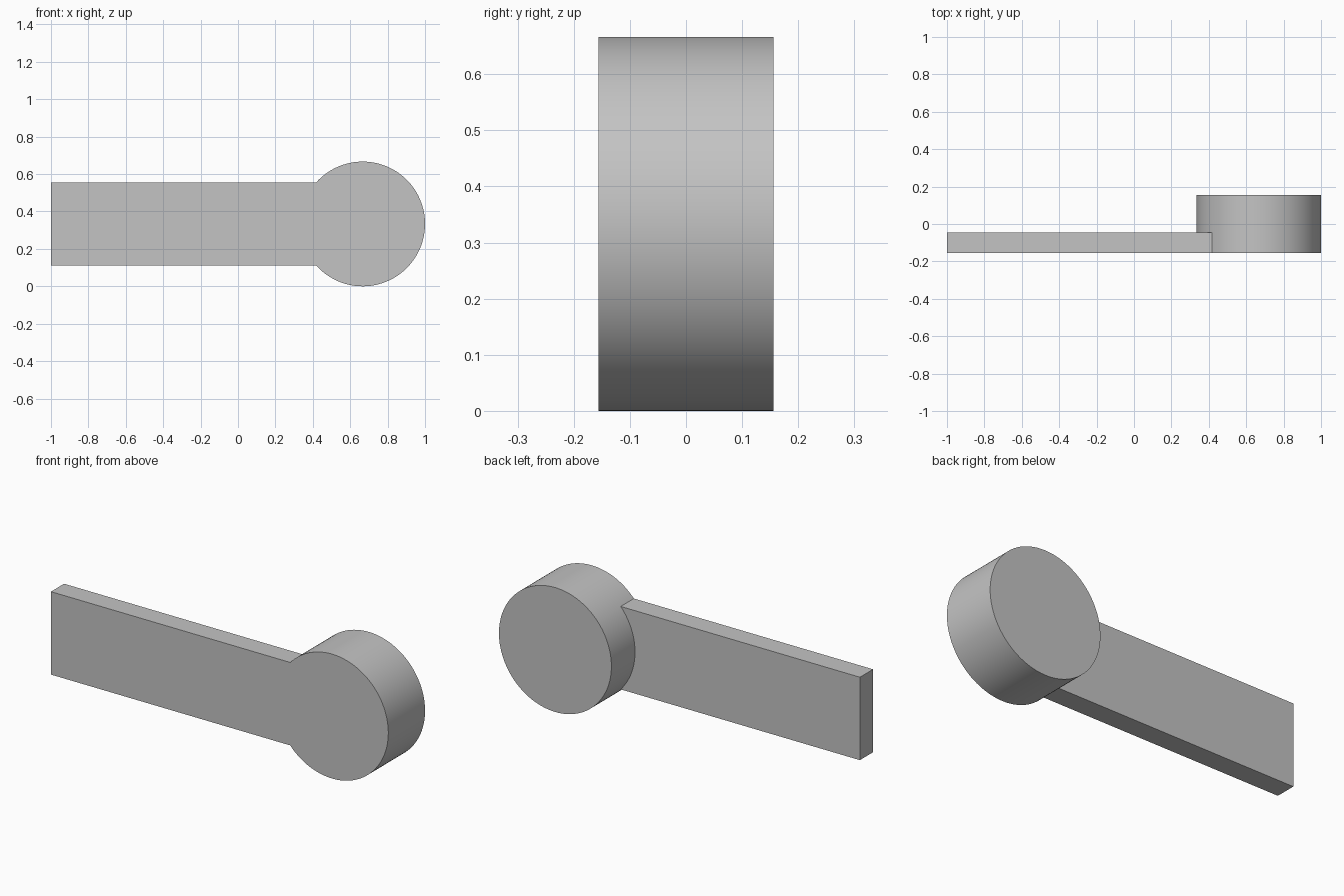
import bpy, bmesh, math

cube = bpy.data.objects.get("Cube")
if cube:
    bpy.data.objects.remove(cube, do_unlink=True)

RADIUS = 1 / 3
CX, CZ = 1 - RADIUS, RADIUS
FRONT, STEP, BACK = -0.1556, -0.0444, 0.1556
ARM_HALF, ARM_END = 0.2222, -1.0
OUTER, INNER = 84, 28

# Grey material
grey = bpy.data.materials.new("grey")
grey.use_nodes = True
colour = (0.55, 0.55, 0.55, 1)
grey.diffuse_color = colour
grey.node_tree.nodes["Principled BSDF"].inputs["Base Color"].default_value = colour

bm = bmesh.new()


def arc(y, start, end, steps):
    """Vertices along the rim of the drum, excluding the end angle."""
    angles = [start + (end - start) * i / steps for i in range(steps)]
    return [bm.verts.new((CX + RADIUS * math.cos(a), y, CZ + RADIUS * math.sin(a)))
            for a in angles]


def bridge(a, b):
    """Quads between two matching rows of vertices."""
    for i in range(len(a) - 1):
        bm.faces.new((a[i], a[i + 1], b[i + 1], b[i]))


def arm_corners(y):
    return [bm.verts.new((ARM_END, y, CZ + s * ARM_HALF)) for s in (1, -1)]


# Rim rows: the outer part runs from the lower arm joint round to the upper one
joint = math.pi - math.asin(ARM_HALF / RADIUS)
rows = []
for y in (STEP, BACK):
    rows.append(arc(y, -joint, joint, OUTER) + arc(y, joint, math.tau - joint, INNER))
step_row, back_row = rows
front_row = arc(FRONT, -joint, joint + 2 * joint / OUTER, OUTER + 1)

# Drum wall and back
bridge(front_row, step_row[:OUTER + 1])
bridge(step_row + step_row[:1], back_row + back_row[:1])
bm.faces.new(back_row)

# Arm and the shared front face
front_arm, step_arm = arm_corners(FRONT), arm_corners(STEP)
bm.faces.new(front_row + front_arm)
bm.faces.new([step_row[0]] + step_row[:OUTER - 1:-1] + step_arm)
bridge([front_row[-1]] + front_arm + [front_row[0]],
       [step_row[OUTER]] + step_arm + [step_row[0]])

bmesh.ops.recalc_face_normals(bm, faces=bm.faces)
mesh = bpy.data.meshes.new("drum_with_arm")
bm.to_mesh(mesh)
bm.free()
mesh.materials.append(grey)
lever = bpy.data.objects.new("drum_with_arm", mesh)
bpy.context.collection.objects.link(lever)

# Smooth drum wall, crisp edges
bpy.ops.object.select_all(action='DESELECT')
lever.select_set(True)
bpy.context.view_layer.objects.active = lever
bpy.ops.object.shade_smooth_by_angle(angle=math.radians(30))
